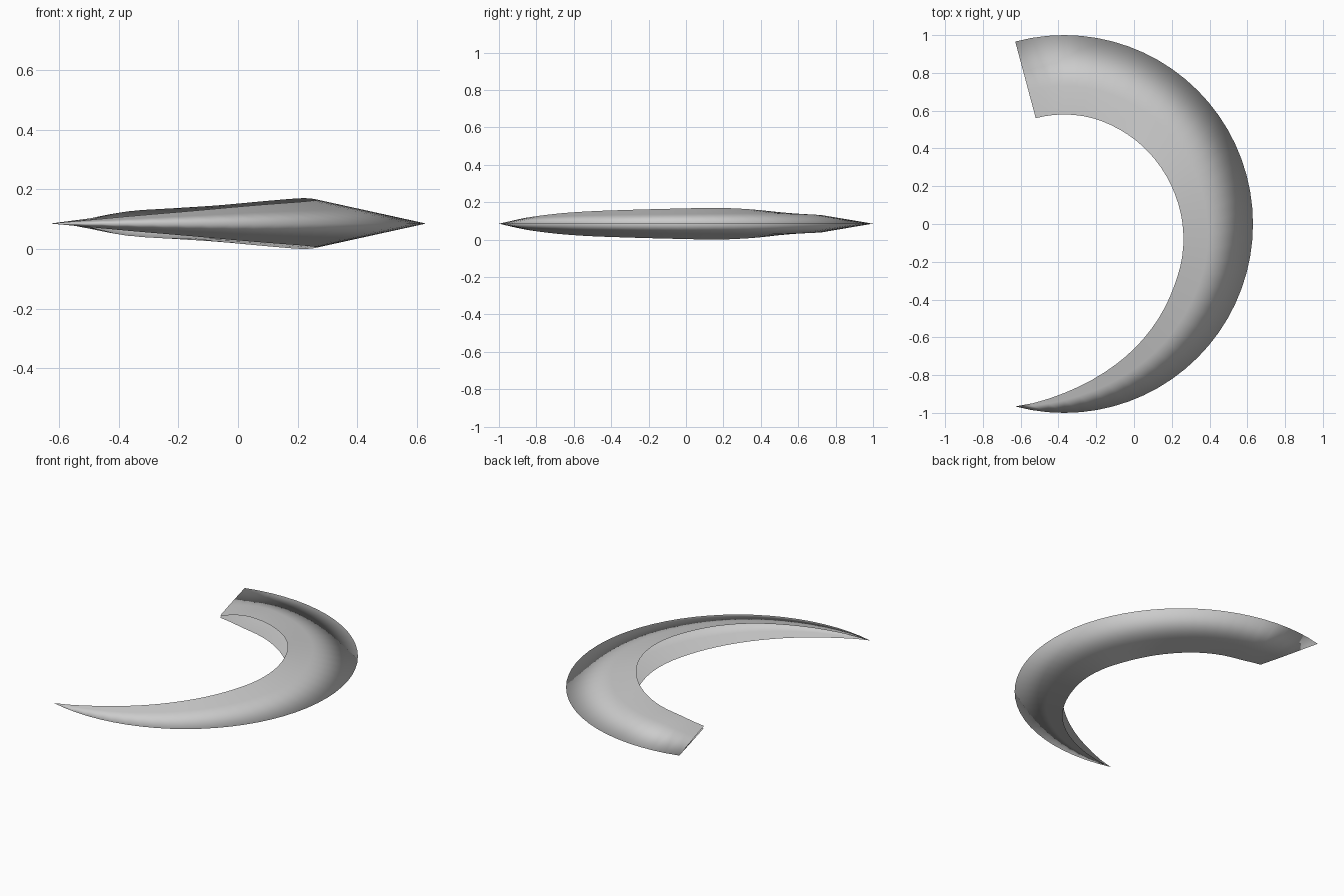
import bpy, bmesh
from math import radians, cos, sin

if "Cube" in bpy.data.objects:
    bpy.data.objects.remove(bpy.data.objects["Cube"])

START, STEP, SUB = -105, 15, 3      # sweep start, key spacing, rows per key
CENTRE_X, MID_Z = -0.37, 0.085
RING = 0.36                         # where the bevel starts across the blade

# Key values every 15 degrees from the tip to the wide end
WIDTH = [0, .105, .185, .245, .293, .33, .352, .373, .392, .406, .415, .42, .42, .42, .42]
RIM = [0, .024, .042, .057, .067, .073, .078, .082, .085, .08, .071, .06, .051, .04, .006]
BEVEL = [.64] * 9 + [.7, .75, .84, .93, 1.02, .9]


def smooth_key(keys, t):
    """Catmull-Rom value at position t along evenly spaced keys."""
    i = min(int(t), len(keys) - 2)
    f = t - i
    b, c = keys[i], keys[i + 1]
    a = keys[i - 1] if i else 2 * b - c
    d = keys[i + 2] if i + 2 < len(keys) else 2 * c - b
    return b + f / 2 * (c - a + f * (2*a - 5*b + 4*c - d + f * (3*(b - c) + d - a)))


# Grey metal
mat = bpy.data.materials.new("grey_metal")
mat.use_nodes = True
grey = (0.6, 0.6, 0.6, 1)
mat.diffuse_color = grey
mat.node_tree.nodes["Principled BSDF"].inputs["Base Color"].default_value = grey

# Crescent blade: a hollow V section, open on the inside, swept along an arc
bm = bmesh.new()
rows = []
for n in range((len(WIDTH) - 1) * SUB + 1):
    t = n / SUB
    angle = radians(START + STEP * t)
    width = smooth_key(WIDTH, t)
    rim = smooth_key(RIM, t)
    ring = rim * smooth_key(BEVEL, t)
    section = [(0, rim), (RING, ring), (1, 0), (RING, -ring), (0, -rim)]
    row = []
    for across, height in section:
        r = 1 - width * (1 - across)
        row.append(bm.verts.new((CENTRE_X + r * cos(angle), r * sin(angle), MID_Z + height)))
    rows.append(row)

for low, high in zip(rows, rows[1:]):
    for k in range(len(low) - 1):
        bm.faces.new((low[k], low[k + 1], high[k + 1], high[k])).smooth = True
bmesh.ops.remove_doubles(bm, verts=bm.verts, dist=0.0001)

mesh = bpy.data.meshes.new("crescent_blade")
bm.to_mesh(mesh)
bm.free()
mesh.materials.append(mat)
blade = bpy.data.objects.new("crescent_blade", mesh)
bpy.context.collection.objects.link(blade)
